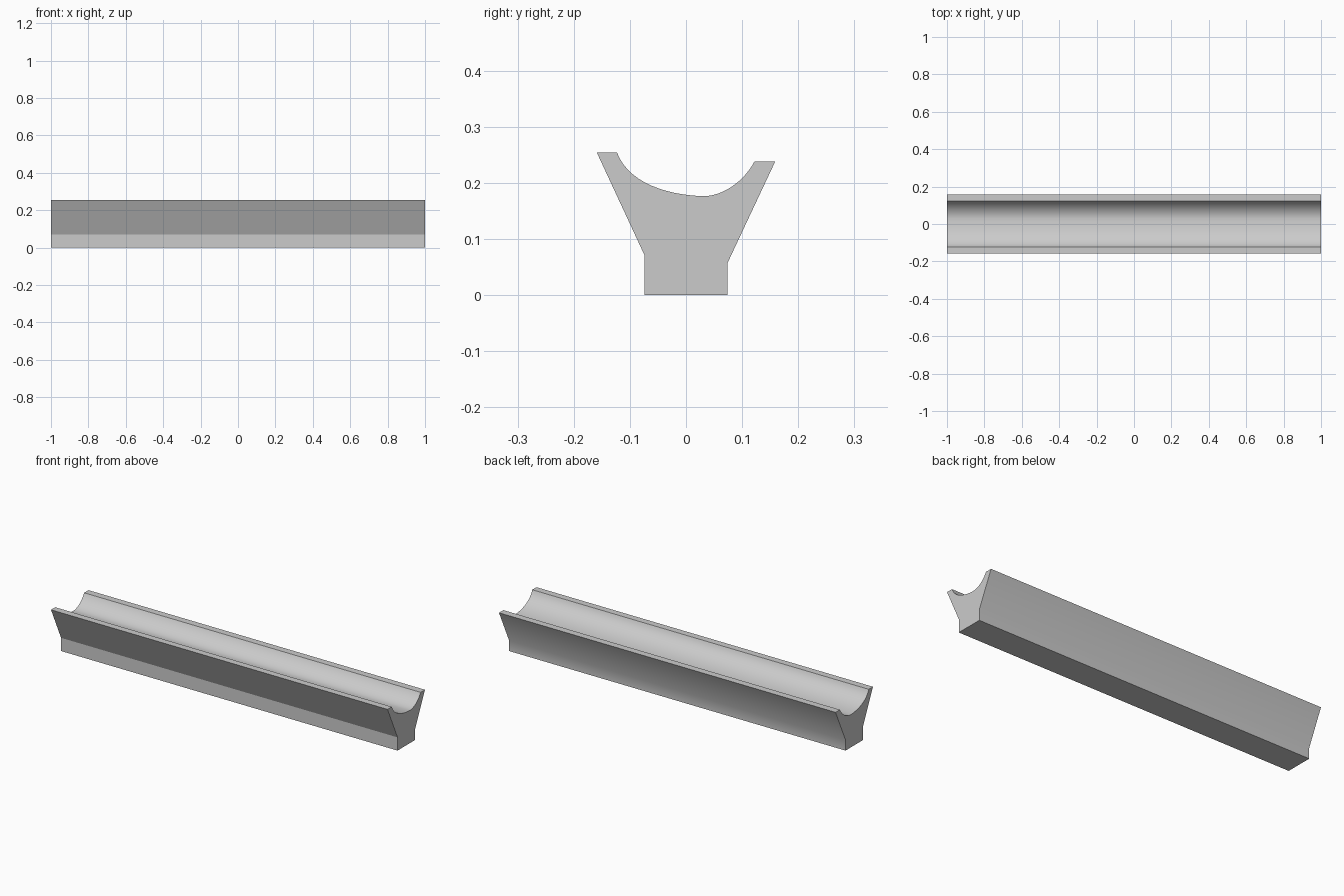
import bpy, bmesh, math
from mathutils import Vector
from mathutils.geometry import interpolate_bezier

cube = bpy.data.objects.get("Cube")
if cube:
    bpy.data.objects.remove(cube, do_unlink=True)

# Plain grey material
grey = bpy.data.materials.new("light_grey")
grey.use_nodes = True
colour = (0.6, 0.6, 0.6, 1)
grey.diffuse_color = colour
grey.node_tree.nodes["Principled BSDF"].inputs["Base Color"].default_value = colour


def arc(*points, steps=14):
    """Bezier arc in the y, z plane: start, handle, handle, end."""
    return interpolate_bezier(*[Vector((0, y, z)) for y, z in points], steps)


# Cross-section: foot, flared back, rim, hollow, rim, flared front
front_crease = (-0.074, 0.071)
outer = [front_crease, (-0.074, 0), (0.074, 0), (0.074, 0.057), (0.159, 0.238)]
hollow = arc((-0.123, 0.254), (-0.105, 0.205), (-0.045, 0.179), (0.03, 0.176))
hollow += arc((0.03, 0.176), (0.068, 0.176), (0.105, 0.205), (0.122, 0.238))[1:]
profile = outer + [(p.y, p.z) for p in reversed(hollow)] + [(-0.159, 0.254)]

# Extrude the section along the length
bm = bmesh.new()
end = bm.faces.new([bm.verts.new((-1, y, z)) for y, z in profile])
result = bmesh.ops.extrude_face_region(bm, geom=[end], use_keep_orig=True)
moved = [v for v in result["geom"] if isinstance(v, bmesh.types.BMVert)]
bmesh.ops.translate(bm, verts=moved, vec=(2, 0, 0))
bmesh.ops.recalc_face_normals(bm, faces=bm.faces)
mesh = bpy.data.meshes.new("trough_rail")
bm.to_mesh(mesh)
bm.free()
mesh.materials.append(grey)

rail = bpy.data.objects.new("trough_rail", mesh)
bpy.context.collection.objects.link(rail)
bpy.ops.object.select_all(action="DESELECT")
rail.select_set(True)
bpy.context.view_layer.objects.active = rail
bpy.ops.object.shade_smooth_by_angle(angle=math.radians(30))

# Keep the front crease crisp
crease = Vector((0, *front_crease))
for edge in mesh.edges:
    middle = sum((mesh.vertices[i].co for i in edge.vertices), Vector()) / 2
    if (middle - crease).length < 0.001:
        edge.use_edge_sharp = True
